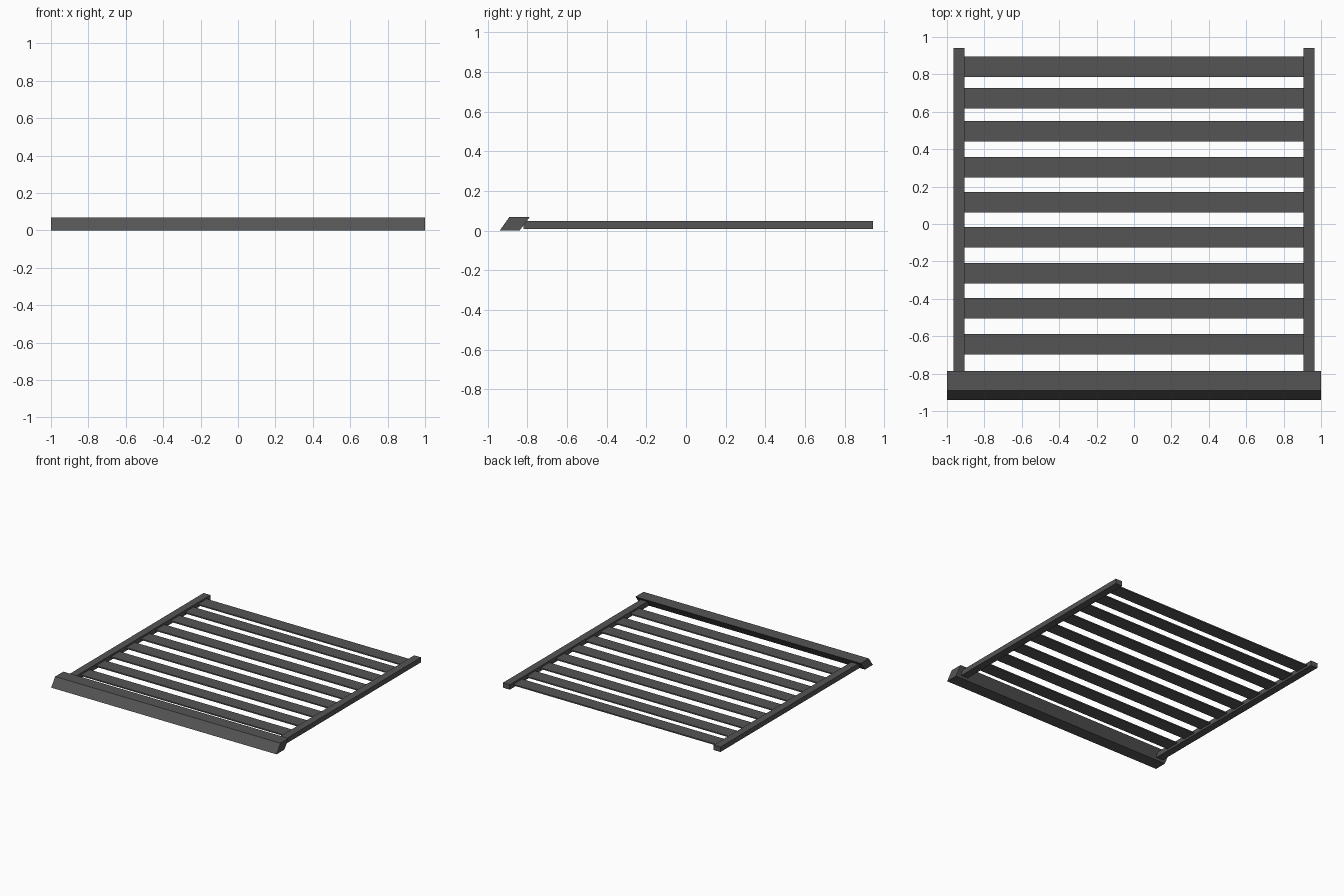
import bpy
import bmesh

if "Cube" in bpy.data.objects:
    bpy.data.objects.remove(bpy.data.objects["Cube"])

# One flat dark grey for the whole frame
grey = bpy.data.materials.new("dark_grey")
grey.diffuse_color = (0.09, 0.09, 0.09, 1.0)
grey.use_nodes = True
grey.node_tree.nodes["Principled BSDF"].inputs["Base Color"].default_value = grey.diffuse_color


def extrude_x(name, profile, x0, x1):
    """Extrude a closed (y, z) profile from x0 to x1."""
    bm = bmesh.new()
    face = bm.faces.new([bm.verts.new((x0, y, z)) for y, z in profile])
    res = bmesh.ops.extrude_face_region(bm, geom=[face])
    moved = [g for g in res["geom"] if isinstance(g, bmesh.types.BMVert)]
    bmesh.ops.translate(bm, verts=moved, vec=(x1 - x0, 0, 0))
    bmesh.ops.recalc_face_normals(bm, faces=bm.faces)
    mesh = bpy.data.meshes.new(name)
    bm.to_mesh(mesh)
    bm.free()
    mesh.materials.append(grey)
    obj = bpy.data.objects.new(name, mesh)
    bpy.context.collection.objects.link(obj)
    return obj


def rect(y0, y1, z0, z1):
    return [(y0, z0), (y1, z0), (y1, z1), (y0, z1)]


# Slanted front bar
extrude_x("front_bar", [(-0.94, 0), (-0.84, 0), (-0.787, 0.07), (-0.89, 0.07)], -1, 1)

# Side rails
for side, x0, x1 in (("left", -0.965, -0.905), ("right", 0.905, 0.965)):
    extrude_x(side + "_rail", rect(-0.82, 0.942, 0.01, 0.05), x0, x1)

# Cross slats, thin and set between the rails
slat_centres = [0.841, 0.673, 0.495, 0.304, 0.116, -0.071, -0.263, -0.45, -0.643]
for i, y in enumerate(slat_centres):
    extrude_x(f"slat_{i + 1}", rect(y - 0.055, y + 0.055, 0.026, 0.036), -0.91, 0.91)
